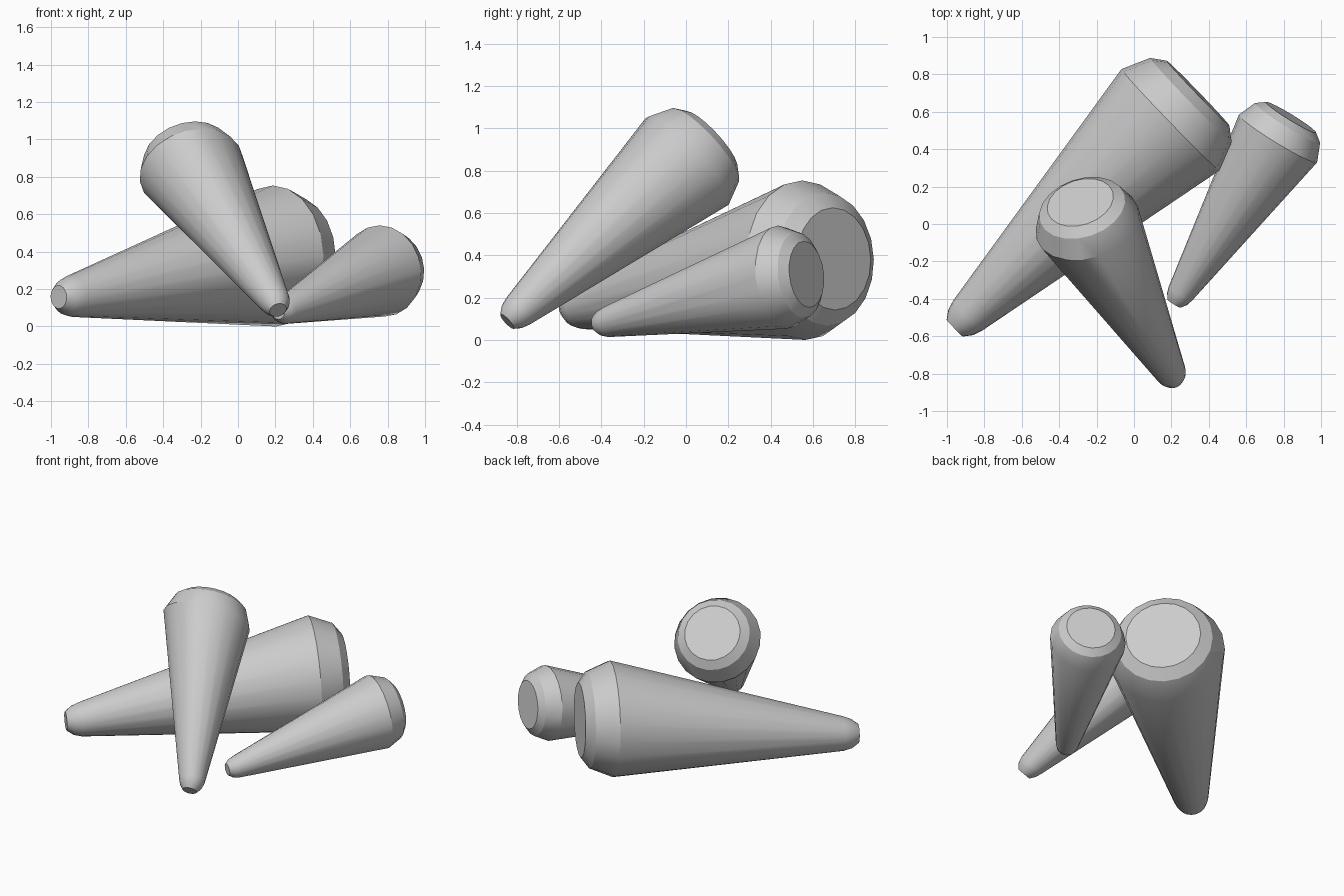
import bpy, bmesh, math
from mathutils import Vector

if "Cube" in bpy.data.objects:
    bpy.data.objects.remove(bpy.data.objects["Cube"])

SIDES = 20


def carrot(name, tip, shoulder, normal, s):
    """Tapered root: slightly skewed body between tip and shoulder rings, all rings facing normal."""
    tip, shoulder, n = Vector(tip), Vector(shoulder), Vector(normal).normalized()
    u = n.cross(Vector((0, 0, 1))).normalized()
    v = u.cross(n)
    # ring centre and radius, from blunt tip to flat crown
    rings = [(tip - n * 0.075 * s, 0.062), (tip - n * 0.03 * s, 0.095),
             (tip + (shoulder - tip) * 0.015, 0.112),
             (shoulder, 0.377), (shoulder + n * 0.151 * s, 0.314),
             (shoulder + n * 0.205 * s, 0.242)]
    bm = bmesh.new()
    loops = []
    for c, r in rings:
        loops.append([bm.verts.new(c + (u * math.cos(a) + v * math.sin(a)) * r * s)
                      for a in (2 * math.pi * i / SIDES for i in range(SIDES))])
    for a, b in zip(loops, loops[1:]):
        for i in range(SIDES):
            j = (i + 1) % SIDES
            bm.faces.new((a[i], a[j], b[j], b[i]))
    bm.faces.new(loops[0])
    bm.faces.new(loops[-1])
    bmesh.ops.recalc_face_normals(bm, faces=bm.faces)
    mesh = bpy.data.meshes.new(name)
    bm.to_mesh(mesh)
    bm.free()
    ob = bpy.data.objects.new(name, mesh)
    bpy.context.collection.objects.link(ob)
    bpy.ops.object.select_all(action='DESELECT')
    ob.select_set(True)
    bpy.context.view_layer.objects.active = ob
    bpy.ops.object.shade_smooth_by_angle(angle=math.radians(30))


# large carrot lying flat, a medium one leaning on it, a small one beside it
carrot("large_carrot", (-0.905, -0.505, 0.16), (0.195, 0.557, 0.377), (0.719, 0.695, 0.03), 1.0)
carrot("leaning_carrot", (0.2, -0.805, 0.125), (-0.25, 0.005, 0.843), (-0.24, 0.713, 0.657), 0.755)
carrot("small_carrot", (0.24, -0.385, 0.083), (0.77, 0.457, 0.297), (0.52, 0.85, 0.1), 0.65)
